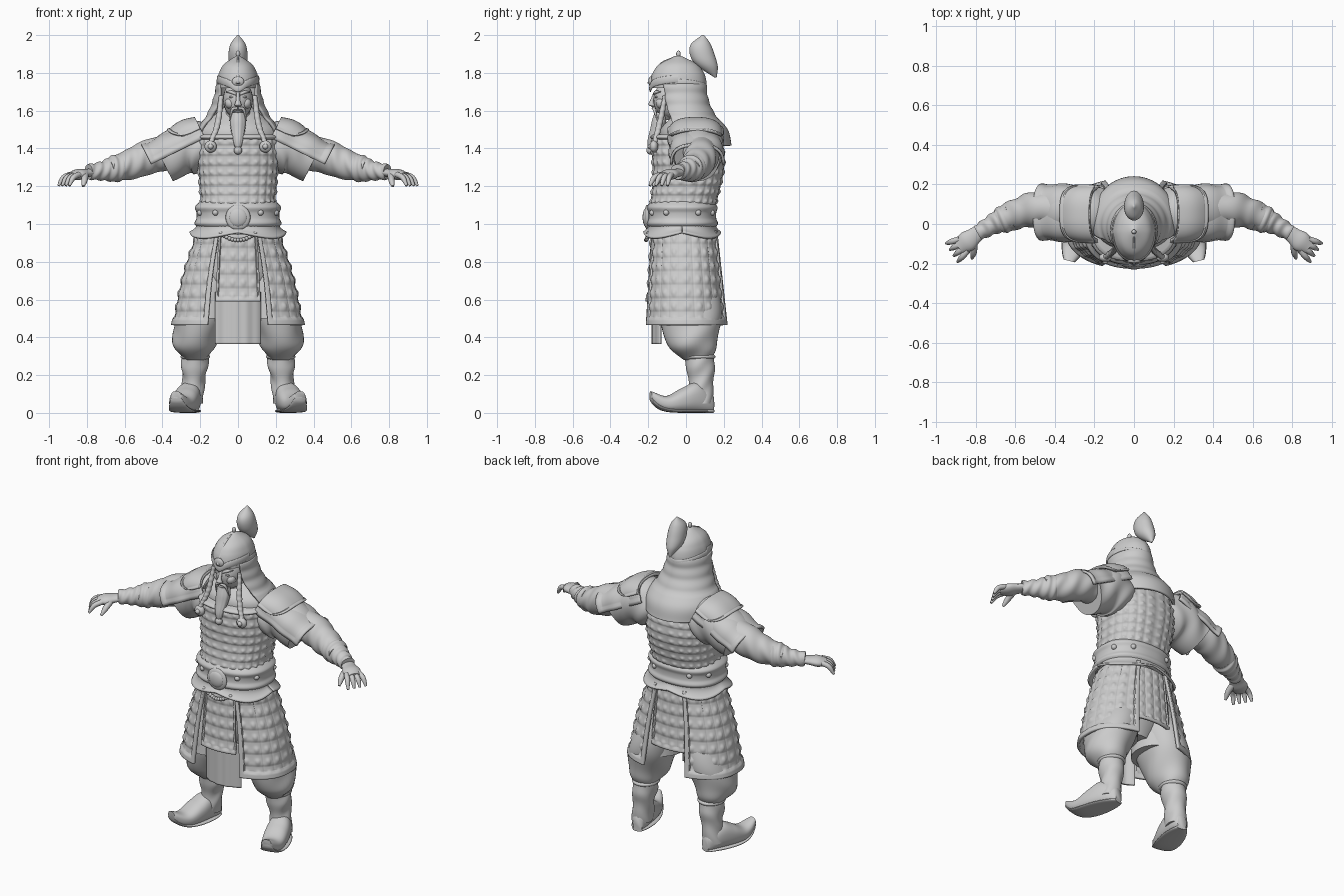
import bpy, bmesh, math
from math import sin, cos, pi, tau, exp
from mathutils import Vector

if "Cube" in bpy.data.objects:
    bpy.data.objects.remove(bpy.data.objects["Cube"])

grey = (.6, .6, .6, 1)
clay = bpy.data.materials.new("clay_grey")
clay.use_nodes = True
clay.diffuse_color = grey
clay.node_tree.nodes["Principled BSDF"].inputs["Base Color"].default_value = grey


def finish(name, bm, mirror=False, thick=0):
    bmesh.ops.recalc_face_normals(bm, faces=bm.faces)
    mesh = bpy.data.meshes.new(name)
    bm.to_mesh(mesh)
    bm.free()
    mesh.shade_smooth()
    mesh.set_sharp_from_angle(angle=math.radians(60))
    mesh.materials.append(clay)
    part = bpy.data.objects.new(name, mesh)
    bpy.context.scene.collection.objects.link(part)
    if thick:
        solid = part.modifiers.new("thickness", "SOLIDIFY")
        solid.thickness, solid.offset = thick, 0
    if mirror:
        part.modifiers.new("mirror", "MIRROR")


def surf(name, shape, around=40, along=32, closed=False, **options):
    """Grid surface from shape(u, v); closed wraps u and caps both ends."""
    bm = bmesh.new()
    columns = around if closed else around + 1
    grid = [[bm.verts.new(shape(i / around, j / along)) for i in range(columns)] for j in range(along + 1)]
    for upper, lower in zip(grid, grid[1:]):
        for i in range(around):
            k = (i + 1) % columns
            bm.faces.new((upper[i], upper[k], lower[k], lower[i]))
    if closed:
        bm.faces.new(grid[0])
        bm.faces.new(grid[-1])
    finish(name, bm, **options)


def blend(values, t):
    """Smooth curve through evenly spaced numbers or vectors."""
    padded = [2 * values[0] - values[1], *values, 2 * values[-1] - values[-2]]
    place = t * (len(values) - 1)
    i = min(int(place), len(values) - 2)
    f = place - i
    a, b, c, d = padded[i:i + 4]
    return b + (c - a + (2*a - 5*b + 4*c - d + (3*(b - c) + d - a) * f) * f) * (f / 2)


def squared(c, power):
    return math.copysign(abs(c) ** (2 / power), c)


def tube(name, path, width, depth=1, square=2, level=False, relief=None, **options):
    """Sweep an oval along a path; level keeps every ring horizontal."""
    points = [Vector(p) for p in path]

    def shape(u, v):
        side, up = Vector((1, 0, 0)), Vector((0, 1, 0))
        if not level:
            heading = blend(points, min(1, v + .01)) - blend(points, max(0, v - .01))
            side = heading.cross(Vector((0, 0, 1))).normalized()
            up = side.cross(heading.normalized())
        r = blend(width, v)
        bump = relief(u, v) if relief else 0
        return (blend(points, v) + side * squared(cos(tau * u), square) * (r + bump)
                + up * squared(sin(tau * u), square) * (r * depth + bump))
    surf(name, shape, closed=True, **options)


def ball(name, centre, radius, flat=1, tall=1, mirror=False):
    bm = bmesh.new()
    bmesh.ops.create_uvsphere(bm, u_segments=24, v_segments=16, radius=radius)
    bmesh.ops.scale(bm, vec=(1, flat, tall), verts=bm.verts)
    bmesh.ops.translate(bm, vec=centre, verts=bm.verts)
    finish(name, bm, mirror)


def lamella(u, v, columns, rows):
    """Soft relief of overlapping riveted plates."""
    c, r = (u * columns) % 1 - .5, (v * rows) % 1
    rivet = .008 * exp(-(c * c + (r - .6) ** 2) * 30)
    lip = r * r if r < .85 else (1 - r) * 4.8
    return .006 * lip + rivet - .003 * (2 * abs(c)) ** 8


def folds(count, size):
    return lambda u, v: size * sin(tau * (count * v + sin(tau * u) * .6)) * (1 + cos(2 * tau * u) / 2)


# Torso armour, yoke and hips
tube("torso_armour", [(0, .005, 1.47), (0, .012, 1.28), (0, -.015, 1.1)], width=[.205, .215, .205, .195], depth=.89,
     square=2.4, level=True, relief=lambda u, v: lamella(u, v, columns=24, rows=7), around=168, along=70)
tube("shoulder_yoke", [(0, .03, 1.62), (0, .02, 1.4)], width=[.07, .14, .205, .215, .2], depth=.75, level=True)
tube("bib_rim", [(0, 0, 1.475), (0, 0, 1.445)], width=[.2, .217, .217, .2], depth=.86, square=2.5,
     level=True, around=64, along=9)
tube("hips", [(0, -.02, 1), (0, 0, .55)], width=[.2, .21, .2, .1], depth=.75, level=True)

# Belt, sash and buckle
tube("belt", [(0, -.02, 1.12), (0, -.02, .97)], width=[.2, .228, .22, .22, .23, .2], depth=.82,
     square=2.3, level=True, around=72)


def sash(u, v):
    angle = tau * u
    flare = .04 * v * v
    x, y = squared(cos(angle), 2.3), squared(sin(angle), 2.3)
    drop = v * (.035 + .03 * abs(sin(2 * angle)))
    return (x * (.215 + flare), y * (.175 + flare * .7) - .02, .99 - drop)


surf("scalloped_sash", sash, around=96, along=8, thick=.012)
ball("buckle", (0, -.205, 1.035), radius=.066, flat=.25)
ball("buckle_boss", (0, -.21, 1.035), radius=.05, flat=.4)
for degrees in (-60, -25, 25, 60):
    angle = math.radians(degrees)
    ball("belt_stud", (squared(cos(angle), 2.3) * .218, squared(sin(angle), 2.3) * .178 - .02, 1.06),
         radius=.016, mirror=True)
for i in range(7):
    t = i / 6
    ball("swag_bead", (.09 * t, .012 * t - .212, .915 + .035 * t * t), radius=.011, mirror=True)


# Skirt panels and hanging cloth
def skirt(u, v):
    angle = math.radians(137 * u - 67)
    edge = v > .94 or min(u, 1 - u) < .03
    bump = .012 if edge else lamella(u, v, columns=9, rows=7)
    x, y = squared(cos(angle), 2.4), squared(sin(angle), 2.4)
    return (x * (blend([.205, .285, .335], v) + bump), y * (.165 + .045 * v + bump) - .01 + .012 * v, .965 - .5 * v)


surf("side_skirt", skirt, around=104, along=70, mirror=True, thick=.016)
tube("skirt_bulge", [(.1, -.005, .95), (.17, .005, .5)], width=[.08, .125, .15], level=True, mirror=True)


def apron(direction, gap):
    def shape(u, v):
        x = 2 * u - 1
        edge = v > .94 or abs(x) > .92
        bump = .01 if edge else lamella(u, v, columns=4, rows=5)
        return (x * (.1 + .018 * v), direction * (gap + .02 * v - .02 * x * x + bump), .945 - .355 * v)
    return shape


def cloth(u, v):
    x = 2 * u - 1
    return (.118 * x, .04 * x * x - .175 + .002 * sin(4 * tau * u), .64 - .275 * v)


surf("front_apron", apron(direction=-1, gap=.178), along=50, thick=.014)
surf("back_apron", apron(direction=1, gap=.155), along=50, thick=.014)
surf("front_cloth", cloth, thick=.012)

# Trousers and boots
tube("trouser", [(.11, .01, .78), (.19, .025, .52), (.228, .03, .37), (.226, .06, .28)],
     width=[.11, .14, .127, .105, .06], depth=1.18, level=True, relief=folds(2, .004), along=48, mirror=True)
tube("boot_shaft", [(.226, .07, .3), (.234, .08, .18), (.246, .075, .05)], width=[.07, .07, .06, .06, .06],
     depth=1.1, level=True, relief=folds(2, .0025), mirror=True)
tube("boot_cuff", [(.226, .07, .315), (.226, .07, .28)], width=[.06, .076, .076, .06], depth=1.1,
     level=True, along=12, mirror=True)


def boot(sole):
    """Heel to upturned toe, pointing outward."""
    def shape(u, v):
        across, height = squared(cos(tau * u), 2.4), squared(sin(tau * u), 2.4)
        half = .068 * sin(pi * (.05 + .9 * v)) ** .5 * (1.04 if sole else 1)
        low = .065 * v ** 8
        high = low + .02 if sole else blend([.09, .16, .13, .09, .115], v)
        return (.233 + .095 * v + across * half, .143 - .33 * v + across * half / 4,
                (low + high) / 2 + height * (high - low) / 2)
    return shape


surf("boot_foot", boot(sole=False), closed=True, mirror=True)
surf("boot_sole", boot(sole=True), closed=True, mirror=True)

# Sleeves and bracers
tube("wide_sleeve", [(.14, .04, 1.4), (.27, .06, 1.4), (.4, .06, 1.335)], width=[.12, .14, .13, .12],
     relief=folds(2, .004), mirror=True)
tube("sleeve", [(.3, .06, 1.39), (.45, .08, 1.362), (.57, .058, 1.315), (.68, .015, 1.288)],
     width=[.09, .092, .08, .06], relief=folds(4, .003), along=60, mirror=True)
tube("bracer", [(.62, .04, 1.3), (.7, .005, 1.283), (.79, -.045, 1.275)], width=[.07, .07, .055, .046, .04],
     relief=lambda u, v: .003 * sin(4 * tau * v + 3 * sin(tau * u)), along=60, mirror=True)


# Shoulder guards draped over the arms
def guard(reach, spread, lift, rounded):
    start, run, normal = Vector((.225, .05, 1.555)), Vector((.285, .01, -.14)), Vector((.45, 0, .89))

    def shape(u, v):
        s = 2 * u - 1
        angle = s * spread
        length = .35 + .65 * (1 - abs(s) ** 3) ** .5 if rounded else 1
        rim = .006 if v > .92 or abs(s) > .92 else 0
        swell = .016 * sin(pi * v) * (1 - s * s) if rounded else .004 * sin(2 * tau * v)
        bump = lift + rim + swell
        return (start + run * (v * reach * length) + normal * ((.1 + bump) * squared(cos(angle), 2.6) - .105)
                + Vector((0, (.132 + bump) * squared(sin(angle), 2.6), 0)))
    return shape


surf("shoulder_guard", guard(reach=1, spread=1.6, lift=0, rounded=False), mirror=True, thick=.014)
surf("shoulder_cap", guard(reach=.5, spread=1.25, lift=.01, rounded=True), mirror=True, thick=.014)

# Hands
tube("palm", [(.77, -.03, 1.275), (.885, -.12, 1.255)], width=[.036, .042, .052, .035], depth=.55, mirror=True)
for k in (-.036, -.012, .012, .036):
    base = Vector((.862 + .6 * k, .8 * k - .105, 1.263))
    reach = Vector((.06 + .2 * k, .5 * k - .04, 0))
    drop = Vector((0, 0, -.06))
    tube("finger", [base, base + reach * .6 + drop * .3, base + reach + drop], width=[.015, .015, .013, .007],
         around=12, along=12, mirror=True)
tube("thumb", [(.81, -.09, 1.265), (.812, -.14, 1.235), (.82, -.175, 1.2)], width=[.02, .018, .015, .007],
     around=12, along=12, mirror=True)

# Head and face
ball("head", (0, -.07, 1.66), radius=.079, flat=1.3, tall=1.3)
tube("jaw", [(0, -.09, 1.65), (0, -.1, 1.55)], width=[.072, .064, .04, .01], depth=1.1, level=True)
tube("neck", [(0, -.03, 1.64), (0, -.01, 1.5)], width=[.06, .075], level=True)
tube("nose", [(0, -.165, 1.695), (0, -.183, 1.64), (0, -.172, 1.62)], width=[.009, .011, .019, .01],
     depth=.9, level=True, around=16)
ball("eye", (.032, -.155, 1.672), radius=.016, flat=.6, tall=.4, mirror=True)
ball("cheek", (.04, -.13, 1.64), radius=.03, mirror=True)
ball("lower_lip", (0, -.16, 1.594), radius=.022, flat=.5, tall=.3)
tube("brow", [(.01, -.168, 1.686), (.035, -.16, 1.698), (.062, -.135, 1.7)], width=[.006, .009, .003],
     around=12, mirror=True)
tube("moustache", [(.002, -.176, 1.614), (.03, -.168, 1.605), (.045, -.15, 1.545)], width=[.006, .008, .002],
     around=12, mirror=True)
tube("beard", [(0, -.135, 1.59), (0, -.15, 1.52), (0, -.18, 1.44), (0, -.19, 1.39)], width=[.036, .042, .034, .022, .01],
     depth=.9, level=True, relief=lambda u, v: .001 * sin(9 * tau * u))
ball("beard_knot", (0, -.19, 1.39), radius=.022, flat=.9)


# Helmet with brow band, neck guard and plume
def seams(u, v):
    return .003 * max(0, cos(4 * tau * u)) ** 6 * (1 - v)


def brow_band(u, v):
    x, y, roll = cos(tau * u), sin(tau * u), .006 * cos(tau * v)
    arch = .012 * (x * x - y * y) + (.02 - .025 * exp(-9 * x * x) if y < 0 else 0)
    return (x * (.107 + roll), y * (.147 + roll) - .042, 1.735 + arch + .02 * sin(tau * v))


def neck_guard(u, v):
    angle = (2 * u - 1) * blend([2.15, 2.25, 2, 1.8], v)
    bump = .002 * sin(5 * tau * v) if v < .6 else .002
    return (sin(angle) * (blend([.107, .125, .158, .205, .2], v) + bump),
            cos(angle) * (blend([.14, .133, .15, .197, .198], v) + bump) - .04 + .075 * v, 1.74 - .325 * v)


tube("helmet_dome", [(0, -.04, 1.72), (0, -.04, 1.89)], width=[.108, .107, .097, .072, .01], depth=1.35,
     level=True, relief=seams, around=64)
surf("brow_band", brow_band, around=64)
surf("neck_guard", neck_guard, around=64, along=56, thick=.014)
ball("helmet_finial", (0, -.04, 1.9), radius=.012, tall=1.5)
ball("brow_crest", (0, -.188, 1.755), radius=.032, flat=.35, tall=.8)
tube("crest_ridge", [(0, -.195, 1.74), (0, -.14, 1.84), (0, -.06, 1.885)], width=[.012, .007, .004], around=12)
tube("plume", [(0, .09, 2), (0, .078, 1.94), (0, .1, 1.86), (0, .157, 1.775)], width=[.004, .038, .05, .043, .004],
     depth=1.3, level=True)
tube("plume_stem", [(0, .05, 1.8), (0, .09, 1.87)], width=[.008, .006], around=12)

# Side cords and chest rosettes
tube("side_cord", [(.088, -.11, 1.68), (.108, -.14, 1.53), (.148, -.17, 1.42)], width=[.012, .016, .013],
     level=True, relief=lambda u, v: .001 * sin(9 * tau * v), around=16, along=60, mirror=True)
ball("chest_rosette", (.145, -.17, 1.41), radius=.032, flat=.7, mirror=True)
ball("rosette_boss", (.145, -.188, 1.41), radius=.015, mirror=True)
